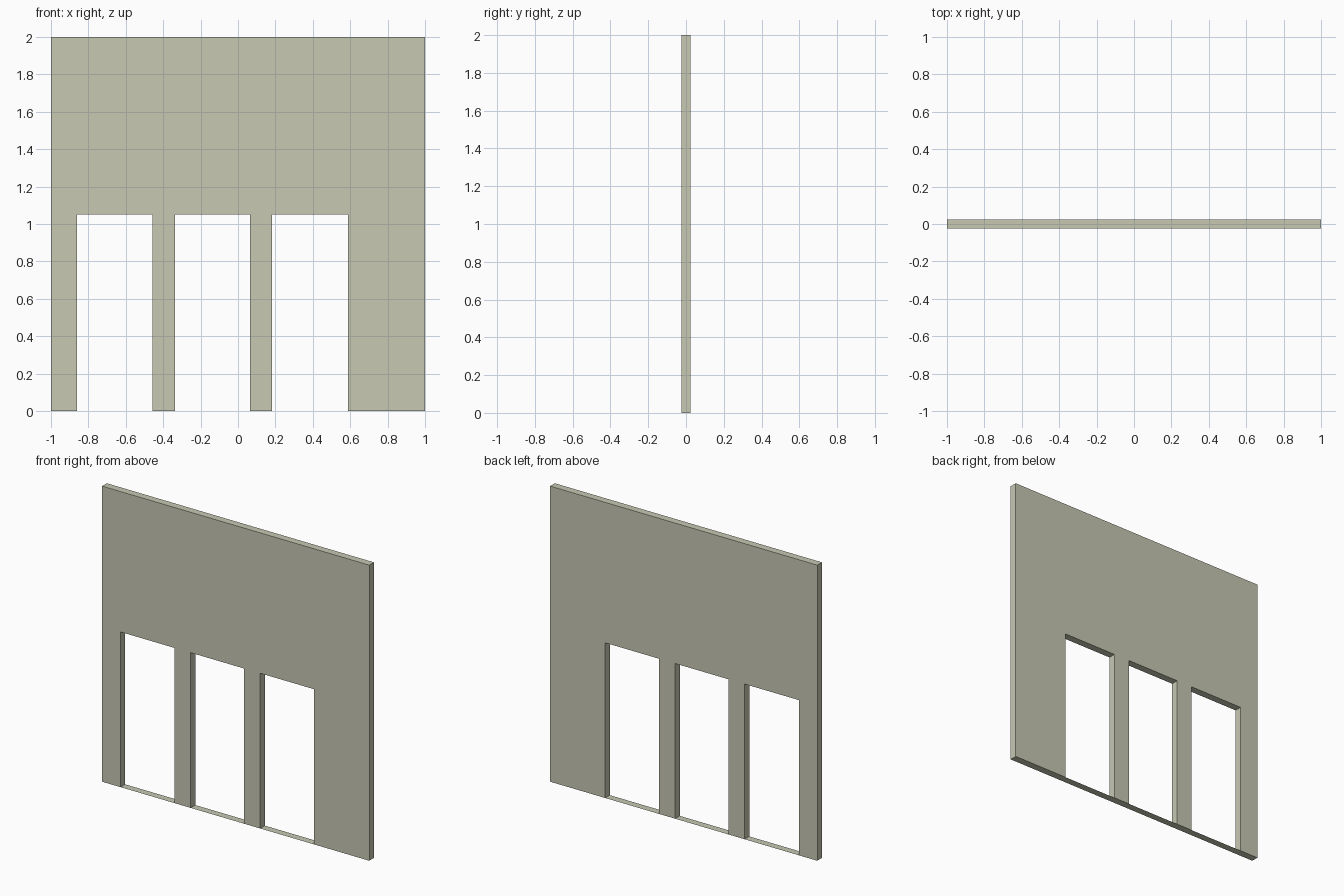
import bpy
import bmesh

if "Cube" in bpy.data.objects:
    bpy.data.objects.remove(bpy.data.objects["Cube"])

HALF_DEPTH = 0.025
HEIGHT = 2.0
DOOR_TOP = 1.05
DOORS = [(-0.862, -0.456), (-0.337, 0.064), (0.183, 0.588)]

wall_mat = bpy.data.materials.new("wall_paint")
wall_mat.diffuse_color = (0.57, 0.58, 0.45, 1.0)
wall_mat.use_nodes = True
wall_mat.node_tree.nodes["Principled BSDF"].inputs["Base Color"].default_value = wall_mat.diffuse_color


def finish(name, bm):
    mesh = bpy.data.meshes.new(name)
    bm.to_mesh(mesh)
    bm.free()
    mesh.materials.append(wall_mat)
    obj = bpy.data.objects.new(name, mesh)
    bpy.context.collection.objects.link(obj)
    return obj


# Wall panel: outline with the three doorways notched in, extruded through its depth
outline = [(-1.0, 0.0)]
for left, right in DOORS:
    outline += [(left, 0.0), (left, DOOR_TOP), (right, DOOR_TOP), (right, 0.0)]
outline += [(1.0, 0.0), (1.0, HEIGHT), (-1.0, HEIGHT)]

bm = bmesh.new()
front = bm.faces.new([bm.verts.new((x, -HALF_DEPTH, z)) for x, z in outline])
extruded = bmesh.ops.extrude_face_region(bm, geom=[front], use_keep_orig=True)
moved = [g for g in extruded["geom"] if isinstance(g, bmesh.types.BMVert)]
bmesh.ops.translate(bm, verts=moved, vec=(0, 2 * HALF_DEPTH, 0))
bmesh.ops.recalc_face_normals(bm, faces=bm.faces)
finish("wall_panel", bm)

# Thresholds: paper-thin sheets closing the bottom of each doorway
for i, (left, right) in enumerate(DOORS, 1):
    bm = bmesh.new()
    corners = [(left, -HALF_DEPTH), (right, -HALF_DEPTH),
               (right, HALF_DEPTH), (left, HALF_DEPTH)]
    bm.faces.new([bm.verts.new((x, y, 0.0)) for x, y in corners])
    finish(f"threshold_{i}", bm)
